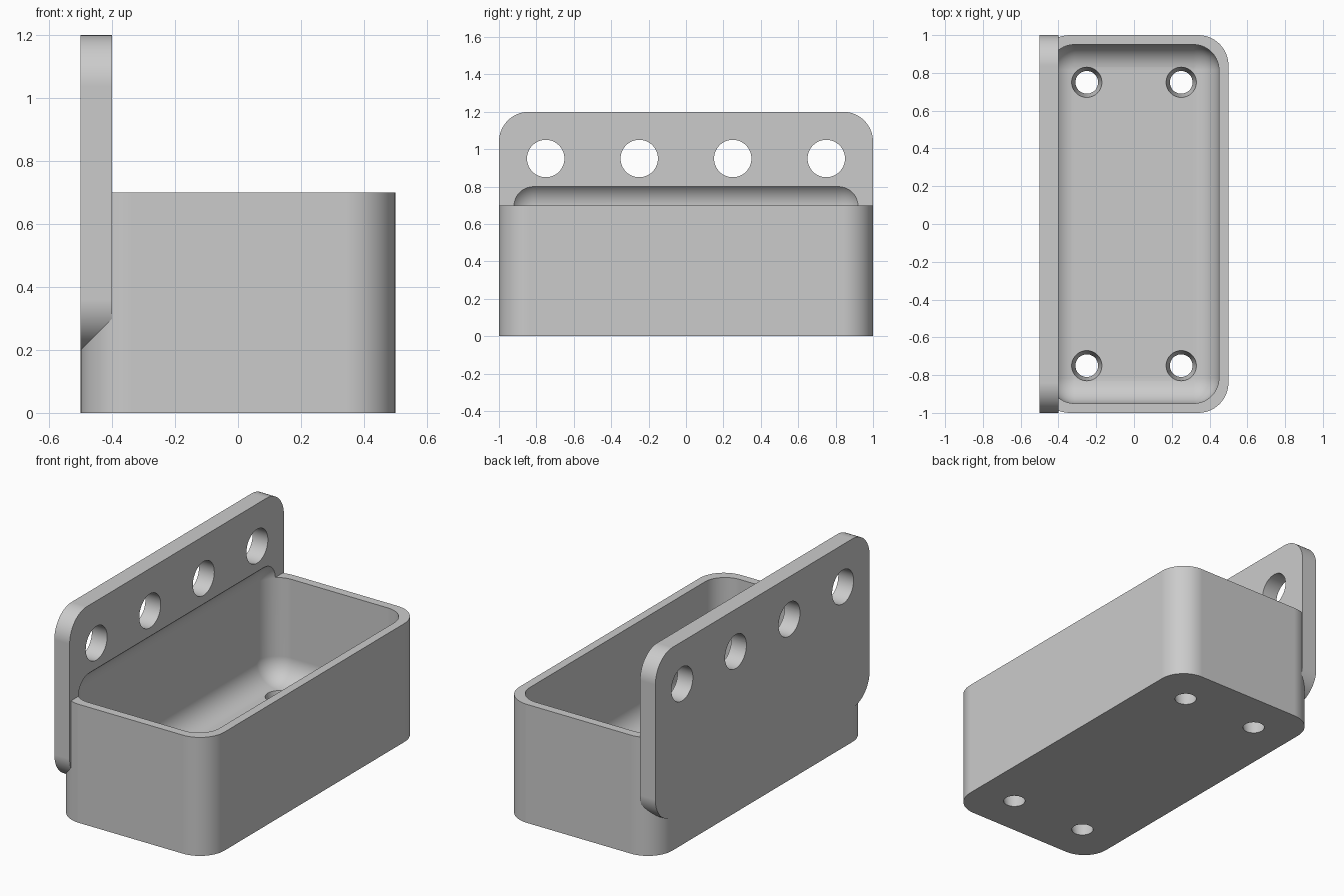
import bpy, bmesh, math
from mathutils import Matrix, Vector

if "Cube" in bpy.data.objects:
    bpy.data.objects.remove(bpy.data.objects["Cube"], do_unlink=True)

grey = bpy.data.materials.new("plain grey")
grey.use_nodes = True
colour = (0.6, 0.6, 0.6, 1)
grey.diffuse_color = colour
grey.node_tree.nodes["Principled BSDF"].inputs["Base Color"].default_value = colour


def finish(bm, name):
    bmesh.ops.recalc_face_normals(bm, faces=bm.faces)
    mesh = bpy.data.meshes.new(name)
    bm.to_mesh(mesh)
    bm.free()
    mesh.materials.append(grey)
    obj = bpy.data.objects.new(name, mesh)
    bpy.context.collection.objects.link(obj)
    return obj


def rounded_box(name, low, high, radius, axes):
    """Box between two corners, rounding the edges that run along the given axes."""
    low, high = Vector(low), Vector(high)
    bm = bmesh.new()
    bmesh.ops.create_cube(bm, size=1)
    for v in bm.verts:
        v.co = Vector((v.co[i] * (high[i] - low[i]) for i in range(3))) + (low + high) / 2
    edges = []
    for e in bm.edges:
        d = e.verts[1].co - e.verts[0].co
        if max(range(3), key=lambda i: abs(d[i])) in axes:
            edges.append(e)
    bmesh.ops.bevel(bm, geom=edges, offset=radius, segments=14, profile=0.5, affect='EDGES')
    return finish(bm, name)


def cone_cutter(name, centre, r1, r2, depth, turn=0):
    bm = bmesh.new()
    bmesh.ops.create_cone(bm, cap_ends=True, segments=48, radius1=r1, radius2=r2, depth=depth,
                          matrix=Matrix.Translation(centre) @ Matrix.Rotation(turn, 4, 'Y'))
    return finish(bm, name)


def combine(target, other, operation):
    mod = target.modifiers.new(operation.lower(), 'BOOLEAN')
    mod.operation = operation
    mod.solver = 'EXACT'
    mod.object = other
    bpy.context.view_layer.objects.active = target
    bpy.ops.object.modifier_apply(modifier=mod.name)
    bpy.data.objects.remove(other, do_unlink=True)


# Tray body joined to the rounded mounting plate
tray = rounded_box("wall_mount_tray", (-0.5, -1, 0), (0.5, 1, 0.7), 0.16, {2})
plate = rounded_box("mounting_plate", (-0.5, -1, 0.2), (-0.4, 1, 1.2), 0.16, {0})
combine(tray, plate, 'UNION')

# Soft-edged cavity, which also cuts a shallow recess into the plate
cavity = rounded_box("cavity_cutter", (-0.45, -0.95, 0.1), (0.45, 0.95, 0.83), 0.135, {0, 1, 2})
combine(tray, cavity, 'DIFFERENCE')

# Row of fixing holes through the plate
for y in (-0.75, -0.25, 0.25, 0.75):
    combine(tray, cone_cutter("plate_hole", (-0.45, y, 0.95), 0.1, 0.1, 0.3, math.pi / 2), 'DIFFERENCE')

# Tapered drain holes in the floor
for x in (-0.25, 0.25):
    for y in (-0.75, 0.75):
        combine(tray, cone_cutter("drain_hole", (x, y, 0.05), 0.056, 0.084, 0.14), 'DIFFERENCE')

# Smooth rounded surfaces, crisp edges and level flats
bpy.ops.object.select_all(action='DESELECT')
tray.select_set(True)
bpy.context.view_layer.objects.active = tray
bpy.ops.object.shade_smooth_by_angle(angle=math.radians(30))
weighted = tray.modifiers.new("level_flats", 'WEIGHTED_NORMAL')
weighted.keep_sharp = True
